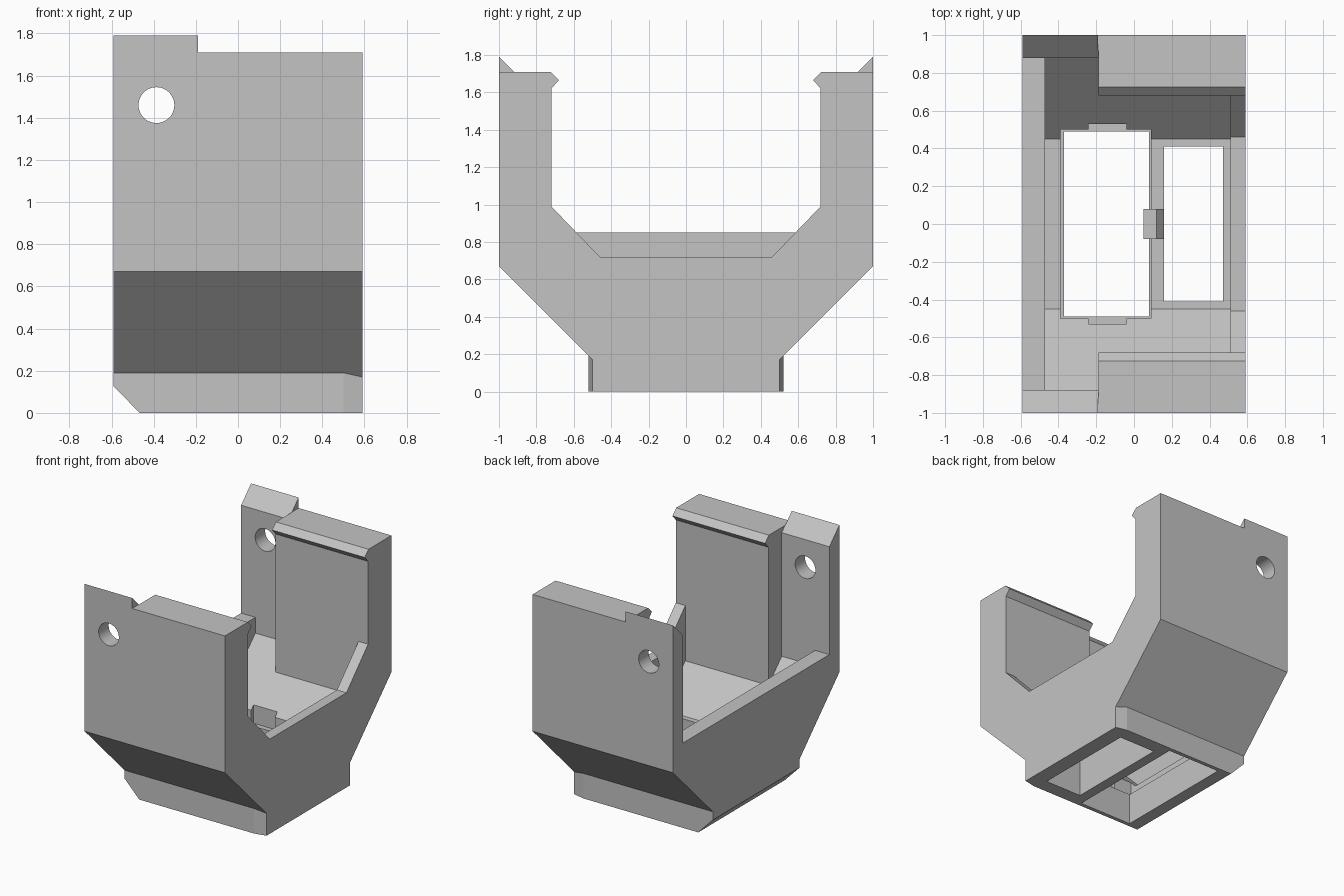
import bpy, bmesh, math
from mathutils import Vector

cube = bpy.data.objects.get("Cube")
if cube:
    bpy.data.objects.remove(cube, do_unlink=True)

grey = bpy.data.materials.new("plain grey")
grey.use_nodes = True
COLOUR = (0.55, 0.55, 0.55, 1)
grey.diffuse_color = COLOUR
grey.node_tree.nodes["Principled BSDF"].inputs["Base Color"].default_value = COLOUR


def prism(name, axis, outline, lo, hi):
    """Extrude a closed outline along an axis; outline uses the other two axes in order."""
    i = "xyz".index(axis)

    def place(p, h):
        c = list(p)
        c.insert(i, h)
        return Vector(c)

    bm = bmesh.new()
    face = bm.faces.new([bm.verts.new(place(p, lo)) for p in outline])
    out = bmesh.ops.extrude_face_region(bm, geom=[face])
    verts = [v for v in out["geom"] if isinstance(v, bmesh.types.BMVert)]
    bmesh.ops.translate(bm, verts=verts, vec=place((0, 0), hi - lo))
    bmesh.ops.recalc_face_normals(bm, faces=bm.faces)
    mesh = bpy.data.meshes.new(name)
    bm.to_mesh(mesh)
    bm.free()
    mesh.materials.append(grey)
    obj = bpy.data.objects.new(name, mesh)
    bpy.context.collection.objects.link(obj)
    return obj


def mirrored(half):
    """Close a half profile (y, z) by reflecting it across y = 0."""
    return half + [(-y, z) for y, z in reversed(half)]


def rect(a0, a1, b0, b1):
    return [(a0, b0), (a1, b0), (a1, b1), (a0, b1)]


def combine(body, tool, operation):
    mod = body.modifiers.new(operation, "BOOLEAN")
    mod.operation = operation
    mod.solver = "EXACT"
    mod.object = tool
    bpy.context.view_layer.objects.active = body
    bpy.ops.object.modifier_apply(modifier=mod.name)
    bpy.data.objects.remove(tool, do_unlink=True)


W = 0.59        # half width of the cradle
STEP = -0.19    # where the thin tabs meet the thick arms
FLOOR = 0.30

# Outer shell with sloping flanks, and its foot with tapered corners
body = prism("cradle_body", "x", mirrored(
    [(0.5, 0), (0.5, 0.17), (1, 0.67), (1, 1.79)]), -W, W)
foot = prism("foot", "z", [(-W, -0.52), (0.5, -0.52), (W, -0.5),
                           (W, 0.5), (0.5, 0.52), (-W, 0.52)], 0, 0.19)
combine(body, foot, "UNION")

# Upper profiles: bevelled tab, and arm with a snap lip
tab_top = [(0.88, 1.67), (1.1, 1.89), (1.1, 2)]
arm_top = [(0.72, 1.62), (0.68, 1.665), (0.725, 1.71), (1.1, 1.71), (1.1, 2)]

cuts = [
    # Cavity between the thin tabs, then between the thick arms
    ("x", mirrored([(0.45, FLOOR), (0.88, 0.73)] + tab_top), -0.47, STEP + 0.001),
    ("x", mirrored([(0.45, FLOOR), (0.72, 0.57)] + arm_top), STEP, 0.51),
    # Low side wall and notched side wall
    ("x", mirrored([(0.88, 0.85)] + tab_top), -0.7, -0.35),
    ("x", mirrored([(0.46, 0.72), (0.72, 0.99)] + arm_top), 0.45, 0.7),
    # Shallow pocket with end slots
    ("z", rect(-0.39, 0.09, -0.5, 0.5), 0.24, 0.5),
    ("z", rect(-0.24, -0.04, -0.53, 0.53), 0.24, 0.5),
    # Openings through the floor
    ("z", rect(-0.37, 0.08, -0.49, 0.49), -0.1, 0.45),
    ("z", rect(0.16, 0.47, -0.41, 0.41), -0.1, 0.45),
    # Chamfer under the foot
    ("y", [(-0.69, 0.23), (-0.37, -0.1), (-0.69, -0.1)], -1.2, 1.2),
]
# Round hole through both tabs
circle = [(-0.387 + 0.085 * math.cos(2 * math.pi * k / 48),
           1.46 + 0.085 * math.sin(2 * math.pi * k / 48)) for k in range(48)]
cuts.append(("y", circle, -1.2, 1.2))

for axis, outline, lo, hi in cuts:
    combine(body, prism("cutter", axis, outline, lo, hi), "DIFFERENCE")

# Snap hook on the bar between the openings
prism("snap_hook", "y", [(0.085, 0.2), (0.16, 0.2), (0.16, 0.35), (0.12, 0.4),
                         (0.05, 0.4), (0.05, 0.37), (0.085, 0.33)], -0.08, 0.08)

# Smooth the hole, keep every corner crisp
bpy.ops.object.select_all(action="DESELECT")
body.select_set(True)
bpy.context.view_layer.objects.active = body
bpy.ops.object.shade_smooth_by_angle(angle=math.radians(10))
